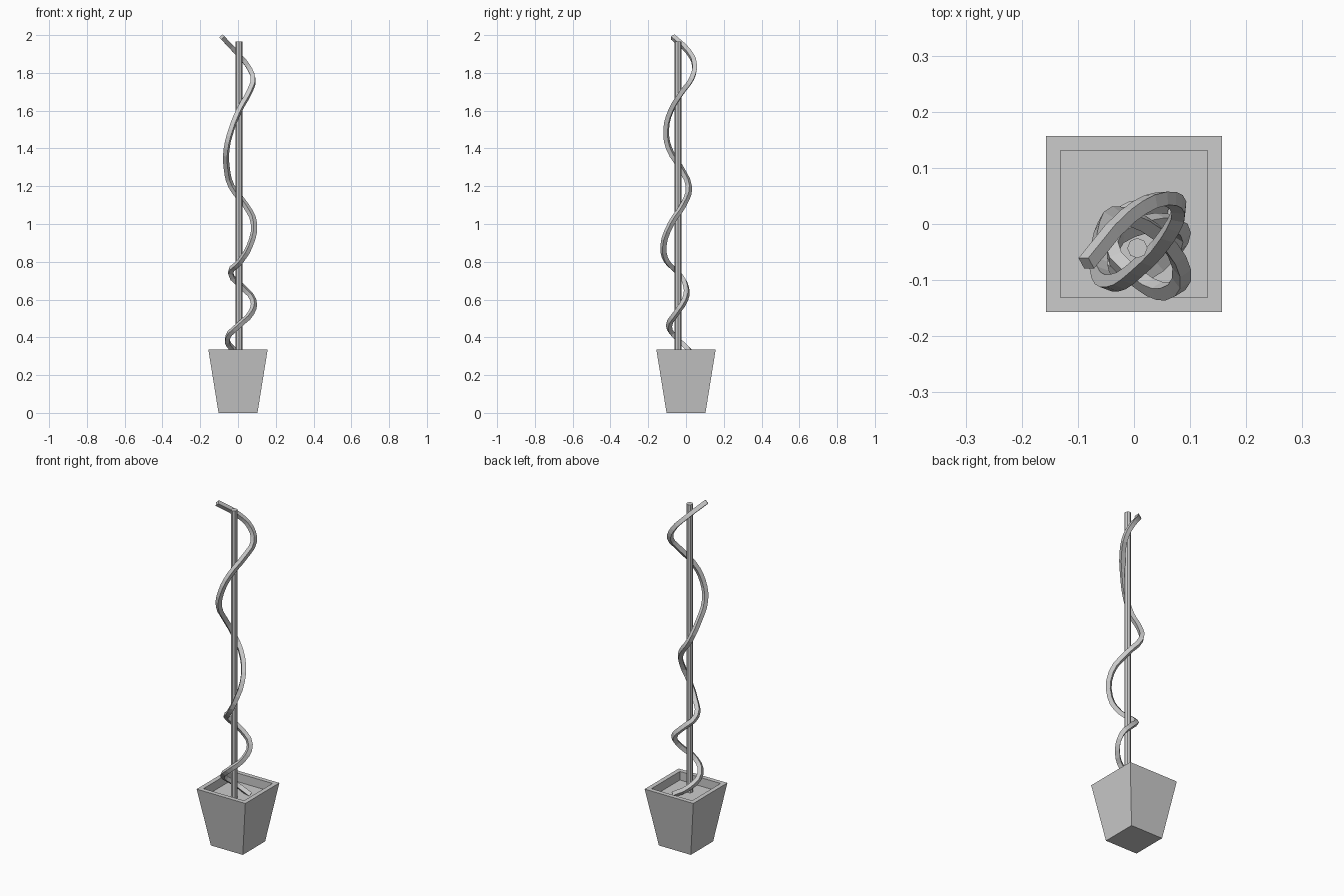
import bpy
import bmesh
from math import pi

cube = bpy.data.objects.get("Cube")
if cube:
    bpy.data.objects.remove(cube, do_unlink=True)

# Single plain grey used on every part
grey = bpy.data.materials.new("light grey")
grey.use_nodes = True
colour = (0.6, 0.6, 0.6, 1)
grey.diffuse_color = colour
grey.node_tree.nodes["Principled BSDF"].inputs["Base Color"].default_value = colour


def add_object(name, data):
    obj = bpy.data.objects.new(name, data)
    bpy.context.collection.objects.link(obj)
    data.materials.append(grey)
    return obj


def mesh_from(name, bm):
    bmesh.ops.recalc_face_normals(bm, faces=bm.faces)
    mesh = bpy.data.meshes.new(name)
    bm.to_mesh(mesh)
    bm.free()
    return add_object(name, mesh)


# Square tapered pot: rings of (half width, height), outside then over the rim
pot_profile = [(0.103, 0), (0.157, 0.335), (0.131, 0.335), (0.131, 0.285)]
corners = [(-1, -1), (1, -1), (1, 1), (-1, 1)]
bm = bmesh.new()
rings = [[bm.verts.new((sx * half, sy * half, z)) for sx, sy in corners]
         for half, z in pot_profile]
for lower, upper in zip(rings, rings[1:]):
    for i in range(4):
        j = (i + 1) % 4
        bm.faces.new((lower[i], lower[j], upper[j], upper[i]))
bm.faces.new(rings[0])    # underside
bm.faces.new(rings[-1])   # soil surface
mesh_from("planter_pot", bm)

# Support pole, slightly in front of the pot centre
pole_base, pole_top = 0.28, 1.965
bm = bmesh.new()
bmesh.ops.create_cone(bm, cap_ends=True, segments=8, radius1=0.018,
                      radius2=0.018, depth=pole_top - pole_base)
pole = mesh_from("support_pole", bm)
pole.location = (0.006, -0.043, (pole_base + pole_top) / 2)

# Climbing stem: a four-sided tube winding irregularly up the pole
stem_path = [
    (0.055, 0.035, 0.285), (-0.03, 0.01, 0.34), (-0.055, -0.055, 0.4),
    (0, -0.09, 0.46), (0.07, -0.05, 0.53), (0.08, -0.005, 0.6),
    (0.02, 0, 0.67), (-0.04, -0.04, 0.74), (0.01, -0.1, 0.8),
    (0.06, -0.12, 0.88), (0.085, -0.08, 1), (0.04, -0.015, 1.1),
    (-0.035, 0.015, 1.2), (-0.06, -0.03, 1.3), (-0.06, -0.09, 1.4),
    (-0.035, -0.105, 1.5), (0.005, -0.08, 1.6), (0.06, -0.02, 1.7),
    (0.08, 0.03, 1.77), (0.05, 0.045, 1.84), (-0.01, 0.015, 1.91),
    (-0.085, -0.07, 1.99),
]
curve = bpy.data.curves.new("climbing_stem", "CURVE")
curve.dimensions = "3D"
curve.resolution_u = 3
curve.bevel_depth = 0.017
curve.bevel_resolution = 0
curve.use_fill_caps = True
spline = curve.splines.new("BEZIER")
spline.bezier_points.add(len(stem_path) - 1)
spline.use_smooth = False
for point, position in zip(spline.bezier_points, stem_path):
    point.co = position
    point.handle_left_type = point.handle_right_type = "AUTO"
add_object("climbing_stem", curve)
